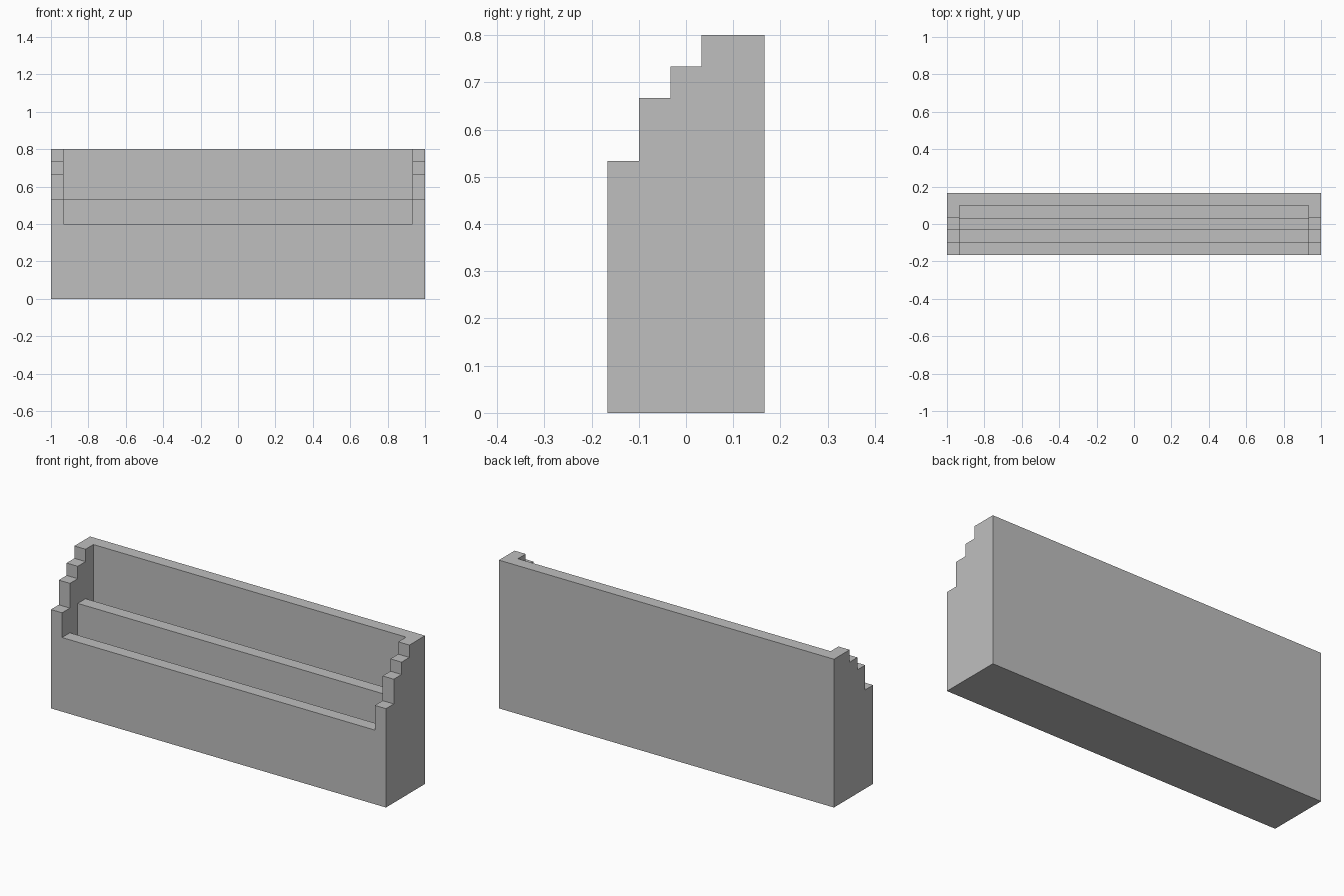
import bpy
import bmesh

cube = bpy.data.objects.get("Cube")
if cube:
    bpy.data.objects.remove(cube, do_unlink=True)

U = 1 / 15            # wall thickness, the module of the whole planter
HALF = 2.5 * U        # half depth

grey = bpy.data.materials.new("plain_grey")
grey.use_nodes = True
grey.diffuse_color = (0.52, 0.52, 0.52, 1)
grey.node_tree.nodes["Principled BSDF"].inputs["Base Color"].default_value = grey.diffuse_color


def extrude_profile(name, profile, half_width):
    """Extrude a (depth, height) profile, given in modules, along x."""
    bm = bmesh.new()
    verts = [bm.verts.new((-half_width, y * U - HALF, z * U)) for y, z in profile]
    face = bm.faces.new(verts)
    moved = bmesh.ops.extrude_face_region(bm, geom=[face])["geom"]
    bmesh.ops.translate(bm, vec=(2 * half_width, 0, 0),
                        verts=[v for v in moved if isinstance(v, bmesh.types.BMVert)])
    bmesh.ops.recalc_face_normals(bm, faces=bm.faces)
    mesh = bpy.data.meshes.new(name)
    bm.to_mesh(mesh)
    bm.free()
    mesh.materials.append(grey)
    obj = bpy.data.objects.new(name, mesh)
    bpy.context.collection.objects.link(obj)
    return obj


# Outer block with the stepped front edge
body = extrude_profile("stepped_trough", [
    (0, 0), (5, 0), (5, 12), (3, 12), (3, 11), (2, 11),
    (2, 10), (1, 10), (1, 8), (0, 8)], 1)

# Hollow: low front wall, two slots and a taller divider between them
hollow = extrude_profile("hollow_cutter", [
    (-1, 6), (1, 6), (1, 1), (2, 1), (2, 8), (3, 8),
    (3, 1), (4, 1), (4, 13), (-1, 13)], 1 - U)
hollow.hide_render = True

# Cut the hollow and keep only the result
cut = body.modifiers.new("hollow", "BOOLEAN")
cut.operation = "DIFFERENCE"
cut.solver = "EXACT"
cut.object = hollow
depsgraph = bpy.context.evaluated_depsgraph_get()
result = bpy.data.meshes.new_from_object(body.evaluated_get(depsgraph))
body.modifiers.clear()
body.data = result
bpy.data.objects.remove(hollow, do_unlink=True)
